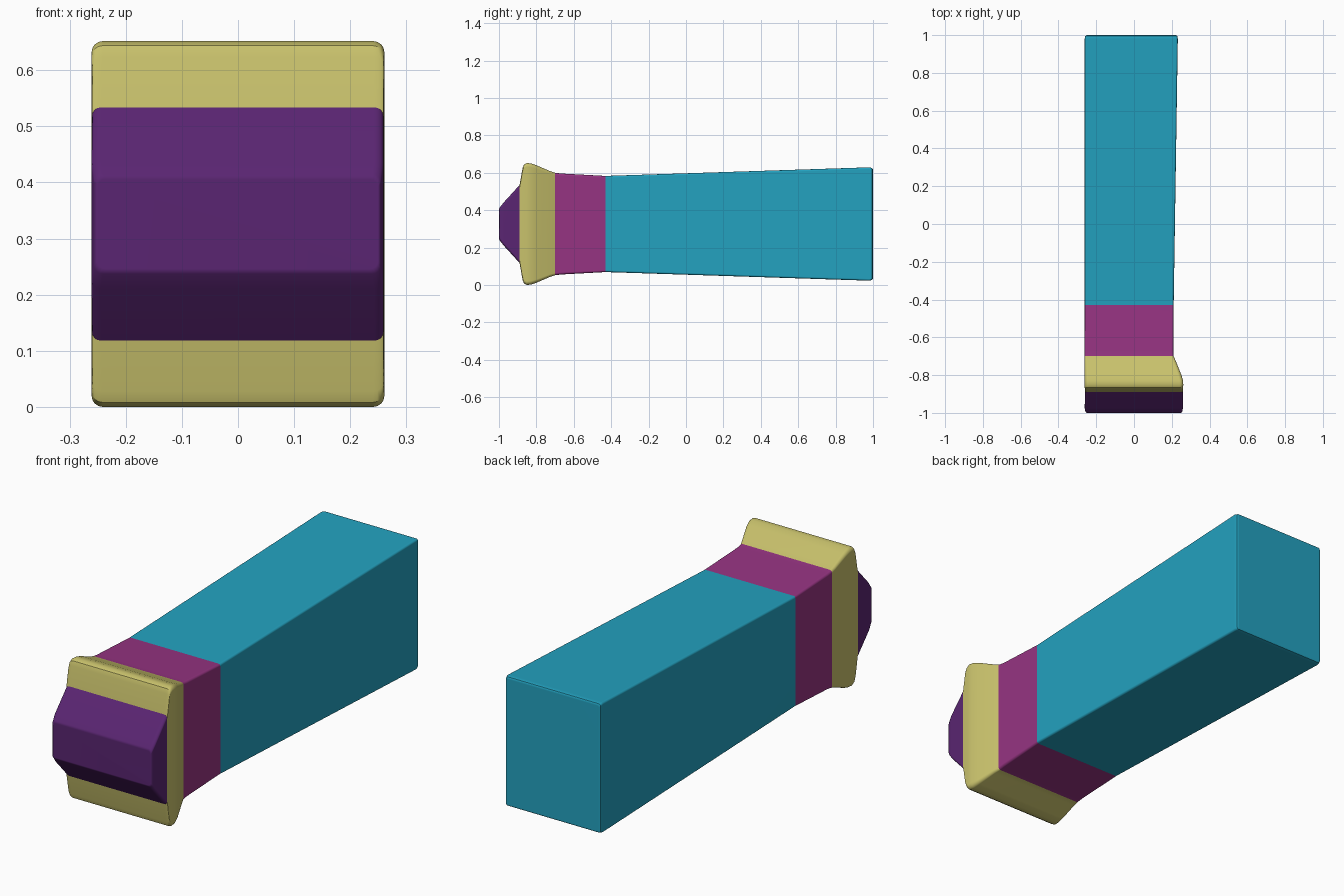
import bpy
import bmesh
import math

if "Cube" in bpy.data.objects:
    bpy.data.objects.remove(bpy.data.objects["Cube"], do_unlink=True)

ZC = 0.326  # height of the long axis


def material(name, rgb):
    m = bpy.data.materials.new(name)
    m.use_nodes = True
    m.diffuse_color = (*rgb, 1)
    m.node_tree.nodes["Principled BSDF"].inputs["Base Color"].default_value = (*rgb, 1)
    return m


def section(y, x0, x1, h, r, steps=4):
    """Rounded rectangle across the long axis: x0..x1 wide, half height h."""
    pts = []
    corners = [(x1 - r, h - r, 0), (x0 + r, h - r, 90),
               (x0 + r, r - h, 180), (x1 - r, r - h, 270)]
    for cx, cz, start in corners:
        for i in range(steps + 1):
            a = math.radians(start + 90 * i / steps)
            pts.append((cx + r * math.cos(a), y, ZC + cz + r * math.sin(a)))
    return pts


def loft(name, sections, mat, cap_front=False, cap_back=False):
    """Skin a row of sections, listed from the front to the back."""
    bm = bmesh.new()
    rings = [[bm.verts.new(p) for p in section(*s)] for s in sections]
    for a, b in zip(rings, rings[1:]):
        n = len(a)
        for i in range(n):
            j = (i + 1) % n
            bm.faces.new((a[i], a[j], b[j], b[i]))
    if cap_front:
        bm.faces.new(rings[0])
    if cap_back:
        bm.faces.new(rings[-1])
    bmesh.ops.recalc_face_normals(bm, faces=bm.faces)
    # An open tube has no inside to test, so check one top face
    bm.normal_update()
    top = max(bm.faces, key=lambda f: f.calc_center_median().z)
    if top.normal.z < 0:
        bmesh.ops.reverse_faces(bm, faces=bm.faces)
    me = bpy.data.meshes.new(name)
    bm.to_mesh(me)
    bm.free()
    me.materials.append(mat)
    ob = bpy.data.objects.new(name, me)
    bpy.context.collection.objects.link(ob)
    bpy.ops.object.select_all(action='DESELECT')
    ob.select_set(True)
    bpy.context.view_layer.objects.active = ob
    bpy.ops.object.shade_smooth_by_angle(angle=math.radians(35))
    wn = ob.modifiers.new("Weighted Normal", 'WEIGHTED_NORMAL')
    wn.keep_sharp = True
    return ob


blue = material("blue", (0.017, 0.361, 0.527))
magenta = material("magenta", (0.305, 0.034, 0.223))
yellow = material("yellow", (0.584, 0.539, 0.15))
purple = material("purple", (0.102, 0.0185, 0.168))

# Sections shared by neighbouring parts: y, x min, x max, half height, corner radius
nose_base = (-0.89, -0.26, 0.259, 0.208, 0.016)
collar_back = (-0.70, -0.261, 0.21, 0.274, 0.012)
band_back = (-0.43, -0.261, 0.21, 0.257, 0.010)

# Wedge-shaped nose
loft("nose", [
    (-1.0, -0.25, 0.249, 0.08, 0.014),
    (-0.995, -0.257, 0.255, 0.089, 0.016),
    (-0.975, -0.261, 0.259, 0.115, 0.016),
    nose_base,
], purple, cap_front=True)

# Flared collar, flush on one side
loft("collar", [
    nose_base,
    (-0.874, -0.26, 0.26, 0.298, 0.018),
    (-0.866, -0.261, 0.26, 0.318, 0.02),
    (-0.852, -0.261, 0.261, 0.326, 0.02),
    (-0.83, -0.261, 0.26, 0.324, 0.02),
    (-0.80, -0.261, 0.251, 0.314, 0.018),
    (-0.725, -0.261, 0.221, 0.282, 0.014),
    collar_back,
], yellow)

# Narrow band
loft("band", [collar_back, (-0.67, -0.261, 0.209, 0.270, 0.012), band_back], magenta)

# Long tapered body
loft("body", [
    band_back,
    (0.98, -0.261, 0.232, 0.303, 0.010),
    (0.995, -0.258, 0.229, 0.299, 0.010),
    (1.0, -0.250, 0.221, 0.291, 0.008),
], blue, cap_back=True)
